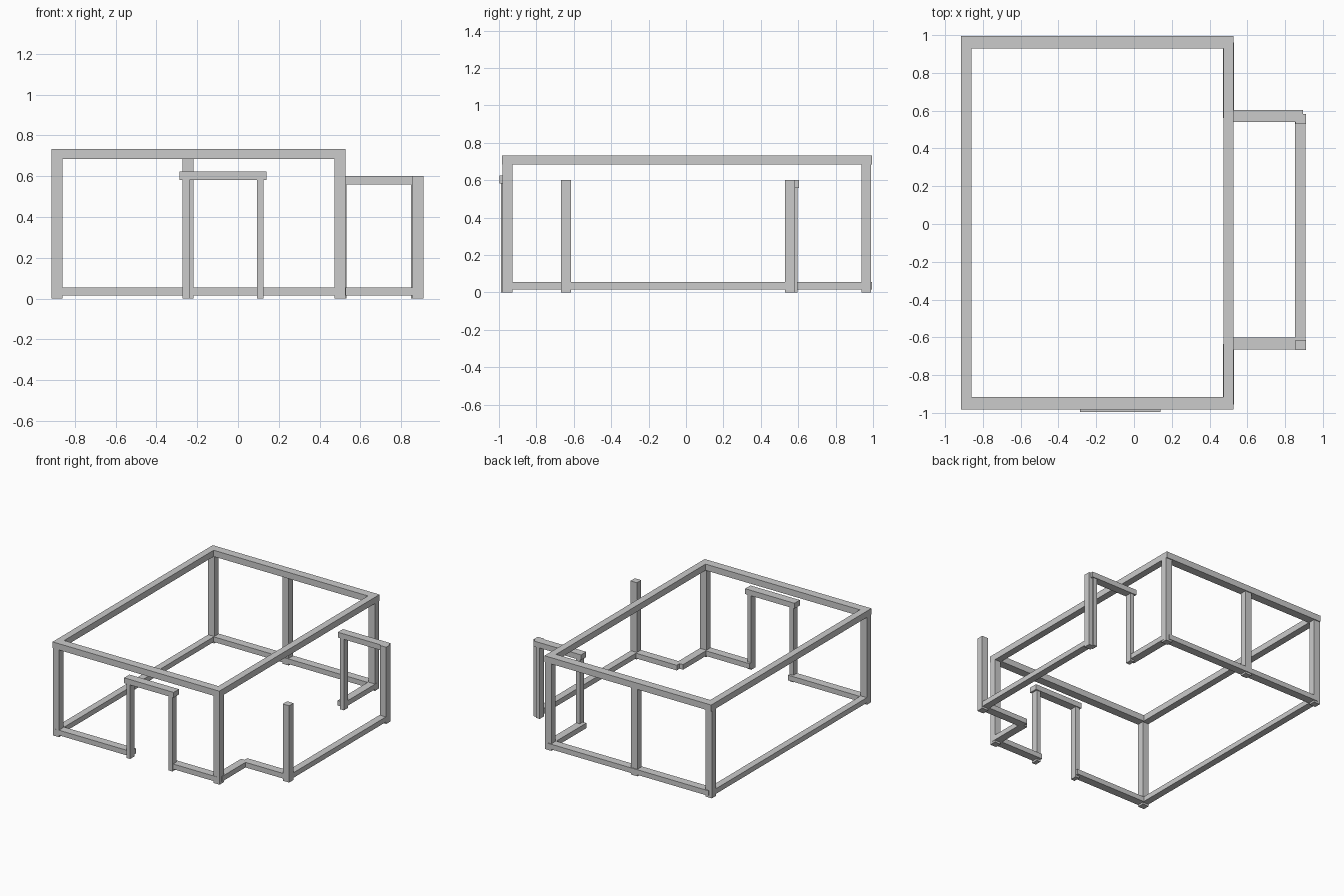
import bpy

if "Cube" in bpy.data.objects:
    bpy.data.objects.remove(bpy.data.objects["Cube"])

grey = bpy.data.materials.new("steel grey")
grey.diffuse_color = (0.6, 0.6, 0.6, 1)
grey.use_nodes = True
grey.node_tree.nodes["Principled BSDF"].inputs["Base Color"].default_value = grey.diffuse_color


def box(name, x0, x1, y0, y1, z0, z1):
    bpy.ops.mesh.primitive_cube_add(
        size=1, location=((x0 + x1) / 2, (y0 + y1) / 2, (z0 + z1) / 2))
    o = bpy.context.object
    o.name = name
    o.scale = (x1 - x0, y1 - y0, z1 - z0)
    bpy.ops.object.transform_apply(location=False, rotation=False, scale=True)
    o.data.materials.append(grey)
    return o


X0, X1 = -0.915, 0.527      # main frame outer limits
Y0, Y1 = -0.983, 0.995
W = 0.054                   # post width
ZB, ZT = 0.683, 0.732       # top beam
SB, ST = 0.015, 0.055       # floor sill

# top ring beam
box("front_top_beam", X0, X1, Y0, Y0 + 0.066, ZB, ZT)
box("back_top_beam", X0, X1, Y1 - 0.066, Y1, ZB, ZT)
for side, x in (("left", X0), ("right", X1 - W)):
    box(side + "_top_beam", x, x + W, Y0 + 0.066, Y1 - 0.066, ZB, ZT)

# full height posts
for side, x in (("left", X0), ("right", X1 - W)):
    box(side + "_front_post", x, x + W, -0.98, -0.928, 0, ZB)
    box(side + "_back_post", x, x + W, 0.937, 0.988, 0, ZB)
box("back_middle_post", -0.272, -0.218, 0.937, 0.988, 0, ZB)

# low posts of the side bay
box("bay_front_post", 0.855, 0.91, -0.668, -0.614, 0, 0.6)
box("bay_back_post", 0.855, 0.91, 0.53, 0.583, 0, 0.6)


# doorway: two thin posts under a header
def doorway(name, x0, x1, y0, y1, z0, z1):
    box(name + "_header", x0, x1, y0, y1, z0, z1)
    for side, x in (("left", x0 + 0.014), ("right", x1 - 0.048)):
        box(name + "_" + side + "_post", x, x + 0.034,
            y0 + 0.006, y1 - 0.007, 0, z0)


doorway("front_door", -0.287, 0.14, -0.996, -0.93, 0.582, 0.624)
doorway("bay_door", 0.485, 0.895, 0.54, 0.604, 0.558, 0.6)

# floor sills, broken at the doorways and at the bay opening
box("left_sill", X0 + 0.001, X0 + W, -0.955, 0.96, SB, ST)
box("back_sill", -0.89, 0.5, 0.93, 0.994, SB, ST)
box("front_left_sill", -0.89, -0.24, -0.981, -0.917, SB, ST)
box("front_right_sill", 0.094, 0.5, -0.981, -0.917, SB, ST)
box("right_front_sill", 0.47, 0.53, -0.955, -0.635, SB, ST)
box("right_back_sill", 0.47, 0.53, 0.56, 0.96, SB, ST)
box("bay_front_sill", 0.5, 0.885, -0.664, -0.6, SB, ST)
box("bay_side_sill", 0.853, 0.908, -0.64, 0.56, SB, ST)
